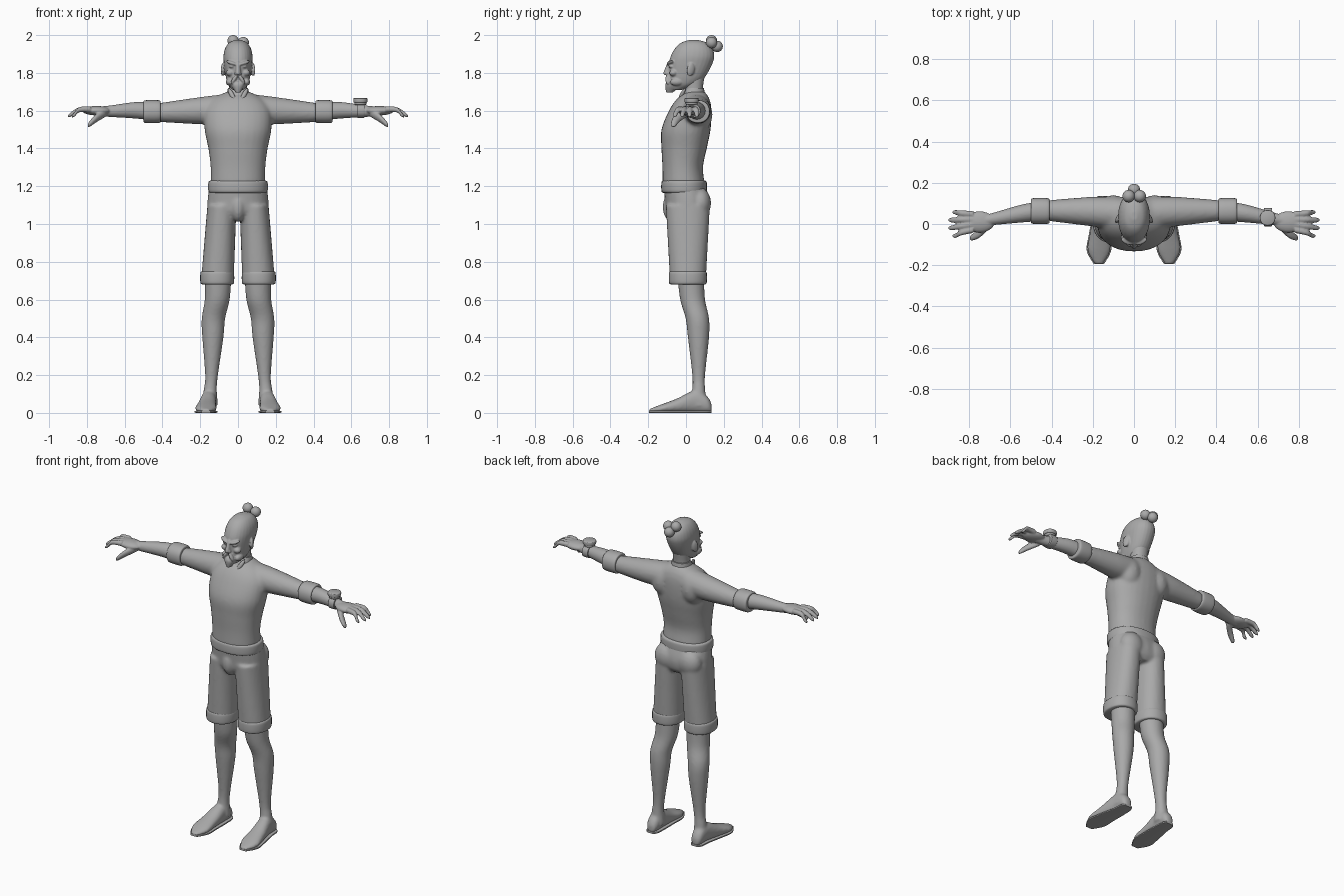
import bpy, bmesh, math
from mathutils import Matrix, Vector, Euler

default = bpy.data.objects.get("Cube")
if default:
    bpy.data.objects.remove(default, do_unlink=True)

clay = bpy.data.materials.new("clay_grey")
clay.use_nodes = True
GREY = (0.4, 0.4, 0.4, 1)
clay.diffuse_color = GREY
clay.node_tree.nodes["Principled BSDF"].inputs["Base Color"].default_value = GREY


def interpolate(rings, steps):
    """Catmull-Rom spline through the rings, so sections flow smoothly."""
    padded = [Vector(ring) for ring in [rings[0], *rings, rings[-1]]]
    result = []
    for before, start, end, after in zip(padded, padded[1:], padded[2:], padded[3:]):
        leaving, arriving = (end - before) / 2, (after - start) / 2
        for i in range(steps):
            t = i / steps
            ease = t * t * (3 - 2 * t)
            result.append(start.lerp(end, ease)
                          + leaving * t * (1 - t) ** 2
                          - arriving * t * t * (1 - t))
    return result + [padded[-1]]


def loft(bm, axis, rings, steps=5, sides=28, power=2.2):
    """Each ring holds its position along the axis, section centre and section radii."""
    loops = []
    for along, centre_a, centre_b, radius_a, radius_b in interpolate(rings, steps):
        loop = []
        for i in range(sides):
            angle = math.tau * i / sides
            cosine, sine = math.cos(angle), math.sin(angle)
            u = centre_a + radius_a * math.copysign(abs(cosine) ** (2 / power), cosine)
            v = centre_b + radius_b * math.copysign(abs(sine) ** (2 / power), sine)
            place = {"x": (along, u, v), "y": (u, along, v), "z": (u, v, along)}[axis]
            loop.append(bm.verts.new(place))
        loops.append(loop)
    for low, high in zip(loops, loops[1:]):
        for i in range(sides):
            j = (i + 1) % sides
            bm.faces.new((low[i], low[j], high[j], high[i]))
    bm.faces.new(loops[0])
    bm.faces.new(loops[-1])


def limb(bm, axis, rings):
    """Round sections: position, centre and one radius."""
    loft(bm, axis, [(along, a, b, radius, radius) for along, a, b, radius in rings], power=2)


def body(bm, rings):
    """Upright shape centred on x: height, half width, front and back."""
    loft(bm, "z", [(z, 0, (front + back) / 2, half, (back - front) / 2)
                   for z, half, front, back in rings])


def band(bm, axis, start, end, centre, radii, bevel=.01):
    """Short roll with softened rims."""
    rims = [(start, bevel), (start + bevel, 0), (end - bevel, 0), (end, bevel)]
    loft(bm, axis, [(along, *centre, radii[0] - inset, radii[1] - inset)
                    for along, inset in rims])


def ball(bm, centre, radii, turn=(0, 0, 0)):
    angles = Euler([math.radians(angle) for angle in turn])
    matrix = Matrix.LocRotScale(Vector(centre), angles, Vector(radii))
    bmesh.ops.create_uvsphere(bm, u_segments=24, v_segments=14, radius=1, matrix=matrix)


def mirror(bm):
    """Copy everything made so far to the other side."""
    copy = bmesh.ops.duplicate(bm, geom=bm.verts[:] + bm.edges[:] + bm.faces[:])["geom"]
    for item in copy:
        if isinstance(item, bmesh.types.BMVert):
            item.co.x = -item.co.x


def finish(name, bm, voxel=0, smooth=0, paired=False):
    """Turn the shapes into one object, optionally blended and mirrored."""
    bmesh.ops.recalc_face_normals(bm, faces=bm.faces[:])
    mesh = bpy.data.meshes.new(name)
    bm.to_mesh(mesh)
    bm.free()
    mesh.materials.append(clay)
    obj = bpy.data.objects.new(name, mesh)
    bpy.context.collection.objects.link(obj)
    bpy.ops.object.select_all(action="DESELECT")
    obj.select_set(True)
    bpy.context.view_layer.objects.active = obj
    bpy.ops.object.shade_smooth_by_angle(angle=math.radians(40))
    if voxel:
        blend = obj.modifiers.new("Blend", "REMESH")
        blend.mode = "VOXEL"
        blend.voxel_size = voxel
        blend.use_smooth_shade = True
        relax = obj.modifiers.new("Relax", "SMOOTH")
        relax.iterations = smooth
    if paired:
        obj.modifiers.new("Mirror", "MIRROR")


# Shirt: sleeves blended into the torso
bm = bmesh.new()
limb(bm, "x", [(.05, .05, 1.61, .08), (.2, .06, 1.6, .072), (.42, .065, 1.59, .05)])
ball(bm, (.1, .08, 1.58), (.07, .06, .09))
mirror(bm)
body(bm, [(1.21, .145, -.125, .1), (1.3, .145, -.125, .09), (1.4, .157, -.13, .11),
          (1.5, .177, -.13, .13), (1.6, .175, -.09, .135), (1.66, .135, -.05, .125),
          (1.7, .06, 0, .1)])
finish("shirt", bm, voxel=.01, smooth=6)

# Collar: a low band with two front flaps
bm = bmesh.new()
ball(bm, (.033, -.022, 1.685), (.012, .01, .042), turn=(-25, 28, 0))
mirror(bm)
body(bm, [(1.66, .075, -.03, .11), (1.69, .06, -.02, .1), (1.72, .053, 0, .095)])
finish("collar", bm)

# Rolled sleeve cuffs
bm = bmesh.new()
band(bm, "x", .41, .5, centre=(.063, 1.595), radii=(.062, .06))
finish("sleeve_cuffs", bm, paired=True)

# Forearms and hands, with four fanned fingers and a lowered thumb
bm = bmesh.new()
limb(bm, "x", [(.47, .06, 1.597, .047), (.55, .05, 1.602, .043), (.68, .025, 1.597, .03),
               (.74, .015, 1.597, .025)])
ball(bm, (.75, .01, 1.6), (.075, .052, .025))
for i in range(4):
    offset = i - 1.5
    root, tip = .01 + offset * .025, offset * .038
    reach = .91 - abs(offset) * .02
    limb(bm, "x", [(.78, root, 1.607, .016), (.84, (root + tip) / 2, 1.605, .014),
                   (reach - .015, tip, 1.58, .012), (reach, tip, 1.57, .006)])
limb(bm, "x", [(.7, 0, 1.59, .022), (.75, -.045, 1.56, .022),
               (.785, -.065, 1.53, .016), (.795, -.067, 1.52, .008)])
finish("forearms_and_hands", bm, voxel=.005, smooth=3, paired=True)

# Wristwatch on the left arm
bm = bmesh.new()
band(bm, "x", .63, .67, centre=(.033, 1.6), radii=(.044, .038), bevel=.004)
finish("watch_strap", bm)
bm = bmesh.new()
band(bm, "z", 1.63, 1.65, centre=(.648, .03), radii=(.031, .031), bevel=.004)
band(bm, "z", 1.643, 1.667, centre=(.648, .03), radii=(.037, .037), bevel=.004)
finish("watch_case", bm)

# Shorts: two legs blended into the hips
bm = bmesh.new()
loft(bm, "z", [(.72, .108, .01, .086, .096), (1.1, .085, .01, .077, .117)])
ball(bm, (.08, .075, 1.11), (.075, .058, .08))
mirror(bm)
body(bm, [(1.035, .14, -.085, .1), (1.07, .16, -.105, .122), (1.13, .161, -.112, .125),
          (1.21, .15, -.12, .1)])
ball(bm, (0, -.07, 1.09), (.042, .054, .08))
finish("shorts", bm, voxel=.009, smooth=5)

# Turned-up hems
bm = bmesh.new()
band(bm, "z", .68, .75, centre=(.11, .01), radii=(.089, .1))
finish("shorts_hems", bm, paired=True)

# Waistband: a soft roll
bm = bmesh.new()
band(bm, "z", 1.165, 1.23, centre=(0, -.01), radii=(.157, .12))
finish("waistband", bm)

# Lower legs blended into the feet: each foot section rests on the ground
bm = bmesh.new()
limb(bm, "z", [(.72, .105, .025, .07), (.6, .11, .035, .066), (.5, .13, .06, .062),
               (.4, .133, .066, .056), (.2, .14, .067, .034), (.12, .147, .067, .035),
               (.04, .15, .065, .045)])
foot = [(y, x, height / 2, half, height / 2) for y, x, half, height in
        [(.135, .153, .02, .05), (.11, .154, .035, .09), (.05, .155, .04, .12),
         (-.05, .165, .05, .075), (-.13, .17, .055, .045), (-.195, .17, .02, .02)]]
loft(bm, "y", foot)
finish("legs_and_feet", bm, voxel=.008, smooth=4, paired=True)

# Thin soles follow the foot outline
bm = bmesh.new()
loft(bm, "y", [(y, x, .006, half + .004, .006) for y, x, middle, half, rise in foot], power=6)
finish("soles", bm, paired=True)

# Neck
bm = bmesh.new()
body(bm, [(1.65, .056, -.01, .095), (1.71, .047, -.006, .088), (1.79, .05, -.02, .1)])
finish("neck", bm)

# Head: brows, eyelids, cheeks, nostrils, moustache, jaw and ears come in pairs
bm = bmesh.new()
ball(bm, (.034, -.084, 1.853), (.033, .015, .009), turn=(0, -16, 24))
ball(bm, (.033, -.08, 1.834), (.017, .011, .008), turn=(0, 0, 20))
ball(bm, (.042, -.066, 1.8), (.022, .022, .018))
ball(bm, (.011, -.1, 1.797), (.009, .009, .008))
ball(bm, (.02, -.096, 1.766), (.01, .014, .03), turn=(0, -32, 0))
ball(bm, (.046, -.05, 1.752), (.018, .035, .02))
ball(bm, (.079, .025, 1.818), (.01, .022, .036), turn=(-12, 0, 22))
mirror(bm)
body(bm, [(1.71, .03, -.075, -.02), (1.735, .05, -.09, .05), (1.765, .061, -.09, .09),
          (1.8, .068, -.09, .115), (1.85, .075, -.09, .14), (1.89, .077, -.08, .15),
          (1.93, .068, -.058, .14), (1.96, .047, -.025, .11), (1.975, .015, .02, .06)])
# Nose
body(bm, [(1.79, .013, -.113, -.07), (1.8, .015, -.12, -.07), (1.86, .01, -.096, -.06)])
# Pointed beard
body(bm, [(1.695, .012, -.105, -.07), (1.735, .036, -.11, -.03), (1.755, .03, -.1, -.03)])
finish("head", bm, voxel=.0045, smooth=2)

# Topknot: three round buns
bm = bmesh.new()
for centre in ((-.026, .135, 1.97), (.028, .135, 1.96), (0, .165, 1.94)):
    ball(bm, centre, (.03, .03, .03))
finish("topknot", bm)
